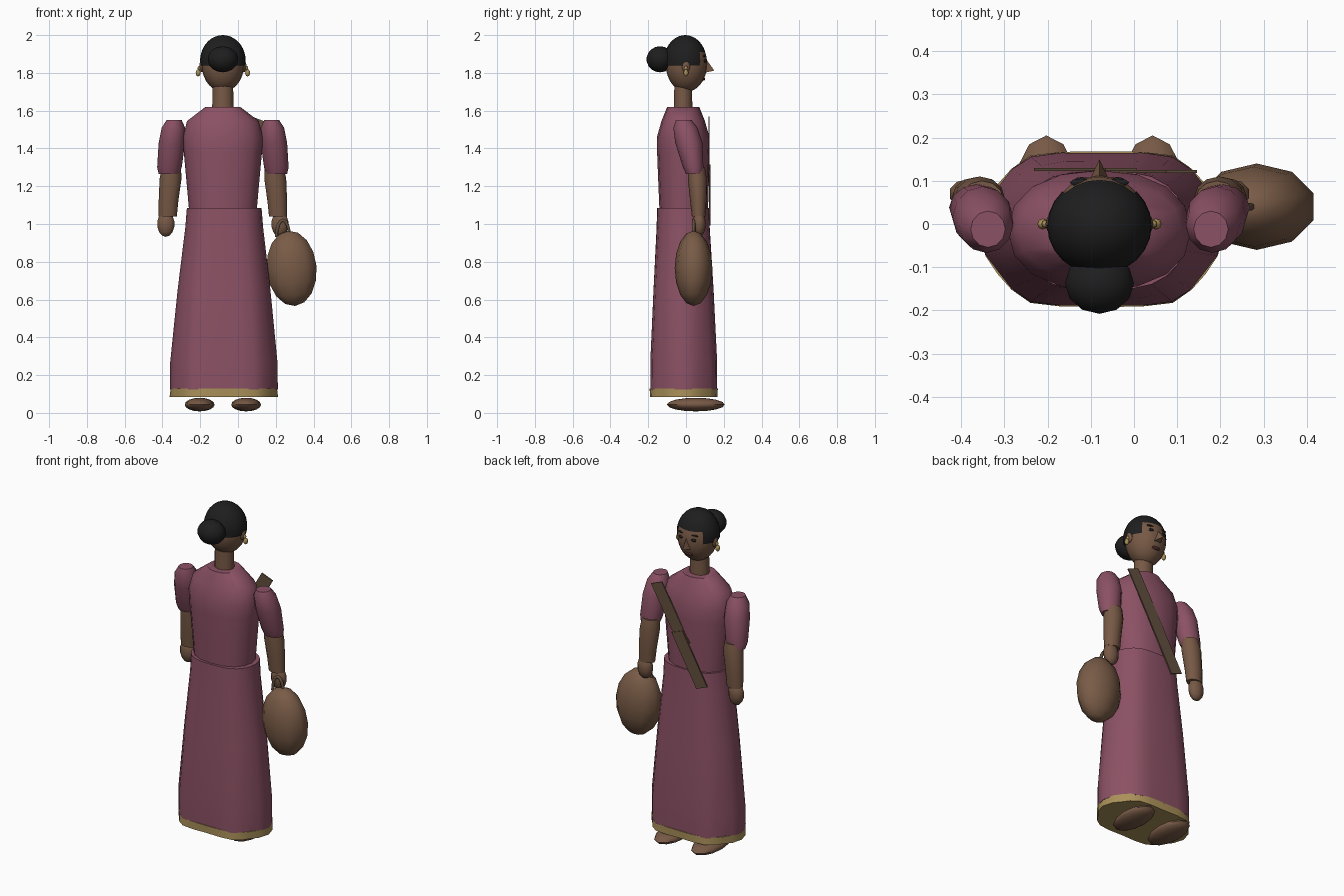
import bpy, bmesh, math
from mathutils import Vector, Matrix

if "Cube" in bpy.data.objects:
    bpy.data.objects.remove(bpy.data.objects["Cube"])

CX = -0.08  # body centre line


def material(name, rgb):
    m = bpy.data.materials.new(name)
    m.diffuse_color = (*rgb, 1)
    m.use_nodes = True
    m.node_tree.nodes["Principled BSDF"].inputs["Base Color"].default_value = m.diffuse_color
    return m


PLUM = material("plum cloth", (0.26, 0.083, 0.128))
SKIN = material("brown skin", (0.185, 0.1, 0.06))
BAG = material("bag brown", (0.19, 0.105, 0.062))
STRAP = material("strap brown", (0.125, 0.08, 0.048))
GOLD = material("gold", (0.4, 0.28, 0.1))
HAIR = material("black hair", (0.013, 0.013, 0.014))
LIPS = material("dark lips", (0.07, 0.025, 0.02))


def finish(name, bm, mat, angle=40):
    bmesh.ops.recalc_face_normals(bm, faces=bm.faces)
    me = bpy.data.meshes.new(name)
    bm.to_mesh(me)
    bm.free()
    ob = bpy.data.objects.new(name, me)
    bpy.context.collection.objects.link(ob)
    me.materials.append(mat)
    bpy.ops.object.select_all(action='DESELECT')
    ob.select_set(True)
    bpy.context.view_layer.objects.active = ob
    bpy.ops.object.shade_smooth_by_angle(angle=math.radians(angle))
    return ob


def loft(name, rings, mat, sides=16, power=2.0, wave=0.0, folds=6):
    """Stack of super-ellipse rings (x, y, z, rx, ry), capped at both ends."""
    bm = bmesh.new()
    loops = []
    for i, (cx, cy, z, rx, ry) in enumerate(rings):
        loop = []
        for k in range(sides):
            a = 2 * math.pi * k / sides
            c, s = math.cos(a), math.sin(a)
            fold = 1 + wave * math.cos(folds * a) * (1 - i / len(rings))
            x = math.copysign(abs(c) ** (2 / power), c) * rx * fold
            y = math.copysign(abs(s) ** (2 / power), s) * ry * fold
            loop.append(bm.verts.new((cx + x, cy + y, z)))
        loops.append(loop)
    for lo, hi in zip(loops, loops[1:]):
        for k in range(sides):
            n = (k + 1) % sides
            bm.faces.new((lo[k], lo[n], hi[n], hi[k]))
    bm.faces.new(loops[0])
    bm.faces.new(loops[-1])
    return finish(name, bm, mat)


def ball(name, centre, radii, mat, u=14, v=9, tilt=0.0, keep=None):
    bm = bmesh.new()
    bmesh.ops.create_uvsphere(bm, u_segments=u, v_segments=v, radius=1)
    bm.transform(Matrix.Translation(centre) @ Matrix.Rotation(tilt, 4, 'Y')
                 @ Matrix.Diagonal((*radii, 1)))
    if keep:
        drop = [f for f in bm.faces if not keep(f.calc_center_median())]
        bmesh.ops.delete(bm, geom=drop, context='FACES')
    return finish(name, bm, mat, 50)


def plate(name, points, depth, mat):
    """Thin plate from an outline of points, thickened along y."""
    bm = bmesh.new()
    f = bm.faces.new([bm.verts.new(p) for p in points])
    ext = bmesh.ops.extrude_face_region(bm, geom=[f])
    vs = [g for g in ext["geom"] if isinstance(g, bmesh.types.BMVert)]
    bmesh.ops.translate(bm, verts=vs, vec=(0, depth, 0))
    return finish(name, bm, mat, 20)


# Skirt with soft folds and a gold hem
loft("skirt", [(-0.075, -0.012, 0.125, 0.275, 0.182),
               (-0.075, -0.012, 0.27, 0.275, 0.182),
               (-0.074, -0.013, 0.65, 0.24, 0.163),
               (-0.073, -0.015, 0.98, 0.203, 0.143),
               (-0.073, -0.015, 1.085, 0.196, 0.139)],
     PLUM, 24, 2.5, 0.04)
loft("hem", [(-0.075, -0.012, 0.085, 0.276, 0.184),
             (-0.075, -0.012, 0.13, 0.276, 0.184)], GOLD, 24, 2.5, 0.04)

# Blouse
loft("blouse", [(CX, -0.012, 1.06, 0.178, 0.128),
                (CX, -0.013, 1.25, 0.195, 0.135),
                (CX, -0.014, 1.38, 0.207, 0.139),
                (CX, -0.015, 1.46, 0.212, 0.139),
                (CX, -0.015, 1.545, 0.19, 0.115),
                (CX, -0.015, 1.62, 0.092, 0.085)], PLUM, 16, 2.2)

# Arms on both sides of the centre line
for side, s in (("left", -1), ("right", 1)):
    def X(d):
        return CX + s * d
    loft(side + "_sleeve", [(X(0.285), 0.045, 1.265, 0.055, 0.045),
                            (X(0.283), 0.038, 1.30, 0.065, 0.054),
                            (X(0.270), 0.015, 1.43, 0.070, 0.072),
                            (X(0.262), -0.003, 1.51, 0.062, 0.064),
                            (X(0.258), -0.012, 1.55, 0.040, 0.042)], PLUM, 12)
    loft(side + "_forearm", [(X(0.292), 0.067, 1.04, 0.048, 0.036),
                             (X(0.288), 0.065, 1.12, 0.052, 0.043),
                             (X(0.277), 0.060, 1.24, 0.058, 0.050),
                             (X(0.272), 0.055, 1.30, 0.050, 0.045)], SKIN, 12)
    ball(side + "_hand", (X(0.302), 0.070, 1.0), (0.048, 0.035, 0.068), SKIN, 10, 7)
    ball(side + "_foot", (X(0.123), 0.052, 0.044), (0.079, 0.153, 0.036), SKIN, 12, 8)
    # Ear, earring stud and drop
    ball(side + "_ear", (X(0.111), 0.0, 1.835), (0.014, 0.022, 0.032), SKIN, 8, 6)
    ball(side + "_earring_stud", (X(0.125), 0.0, 1.825), (0.009, 0.009, 0.012), GOLD, 8, 6)
    ball(side + "_earring_drop", (X(0.131), 0.0, 1.80), (0.013, 0.013, 0.019), GOLD, 8, 6)
    # Eye and eyebrow
    ball(side + "_eye", (X(0.041), 0.101, 1.862), (0.018, 0.008, 0.009), HAIR, 8, 6)
    ball(side + "_eyebrow", (X(0.043), 0.096, 1.889), (0.026, 0.009, 0.004), HAIR, 8, 6)

# Neck and head
loft("neck", [(CX, -0.015, 1.60, 0.057, 0.05),
              (CX, -0.015, 1.74, 0.054, 0.048)], SKIN, 14)
ball("head", (CX, 0.002, 1.848), (0.113, 0.110, 0.148), SKIN, 20, 14)

# Nose wedge and lips
bm = bmesh.new()
tip = [(CX, 0.150, 1.812), (CX, 0.105, 1.875),
       (CX - 0.026, 0.095, 1.800), (CX + 0.026, 0.095, 1.800)]
bmesh.ops.convex_hull(bm, input=[bm.verts.new(p) for p in tip])
finish("nose", bm, SKIN, 20)
ball("lips", (CX, 0.088, 1.768), (0.030, 0.013, 0.010), LIPS, 8, 6)


# Hair cap with a raised front hairline, and a bun behind
def hairline(p):
    return p.z > (1.915 if p.y > 0.068 else 1.83)


ball("hair", (CX, -0.004, 1.863), (0.121, 0.113, 0.137), HAIR, 24, 18, keep=hairline)
ball("hair_bun", (CX, -0.137, 1.872), (0.081, 0.072, 0.069), HAIR, 12, 9)

# Diagonal shoulder strap in two overlapping lengths on the chest
for name, top, bottom, y in (("upper_strap", (0.11, 1.555), (-0.075, 1.235), 0.118),
                             ("lower_strap", (-0.03, 1.30), (-0.195, 1.005), 0.123)):
    a, b = Vector((top[0], y, top[1])), Vector((bottom[0], y, bottom[1]))
    w = Vector((0.036, 0, -0.014))
    plate(name, [a - w, a + w, b + w, b - w], 0.007, STRAP)

# Oval bag hanging from the right hand, with an arched handle
ball("bag", (0.284, 0.04, 0.765), (0.139, 0.1, 0.2), BAG, 10, 8, tilt=-0.09)
cu = bpy.data.curves.new("bag_handle", 'CURVE')
cu.dimensions = '3D'
cu.bevel_depth = 0.009
cu.bevel_resolution = 1
sp = cu.splines.new('POLY')
sp.points.add(8)
for i, p in enumerate(sp.points):
    a = math.pi * i / 8
    p.co = (0.238 + 0.035 * math.cos(a), 0.04, 0.93 + 0.09 * math.sin(a), 1)
handle = bpy.data.objects.new("bag_handle", cu)
cu.materials.append(STRAP)
bpy.context.collection.objects.link(handle)
